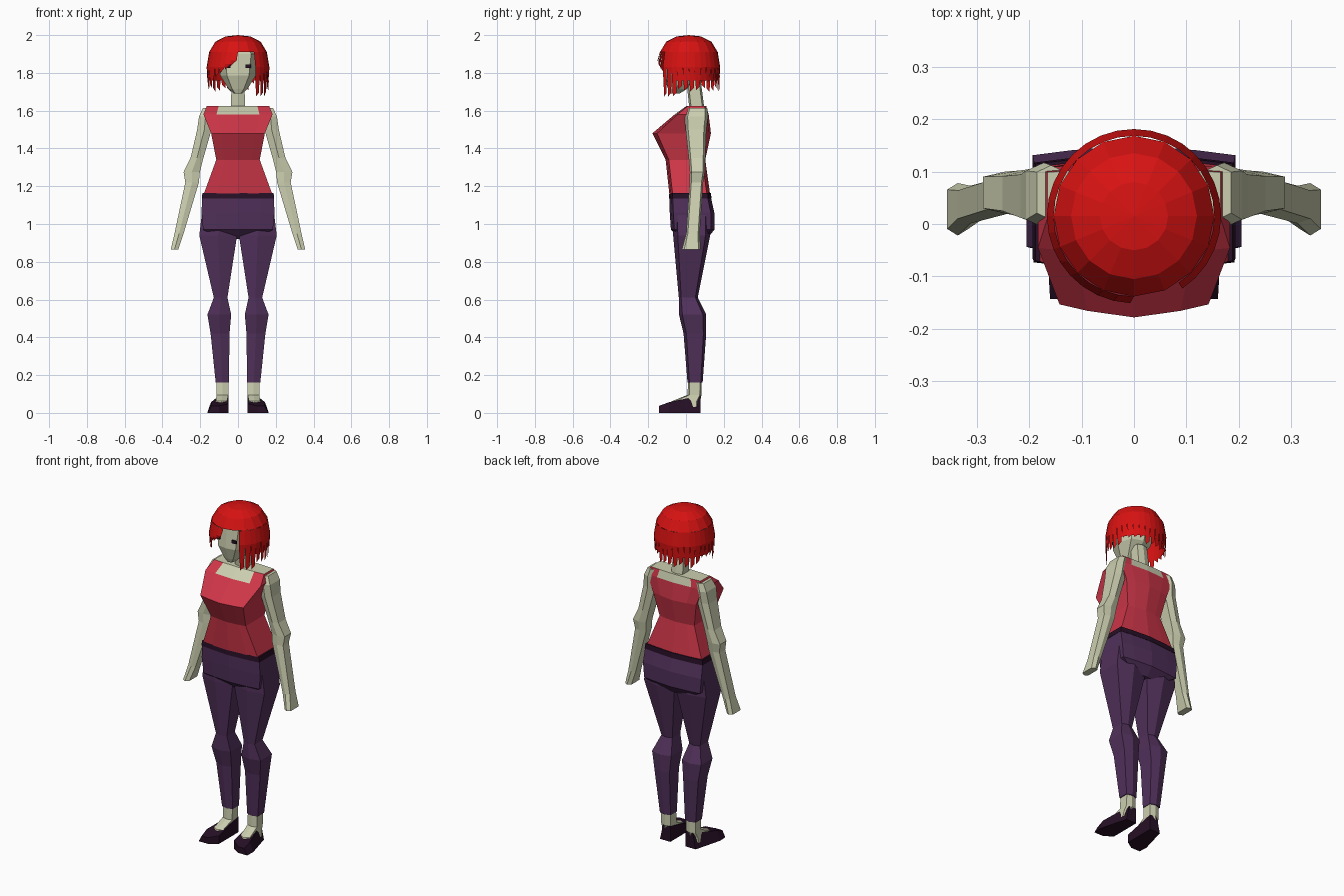
import bpy, bmesh, math, random
from mathutils import Vector

if "Cube" in bpy.data.objects:
    bpy.data.objects.remove(bpy.data.objects["Cube"])

random.seed(4)


def material(name, rgb):
    m = bpy.data.materials.new(name)
    m.diffuse_color = (*rgb, 1)
    m.use_nodes = True
    m.node_tree.nodes["Principled BSDF"].inputs["Base Color"].default_value = m.diffuse_color
    return m


SKIN = material("pale skin", (0.60, 0.62, 0.43))
HAIR = material("bright red hair", (0.68, 0.006, 0.006))
TOP = material("rose red cloth", (0.62, 0.037, 0.066))
PANTS = material("purple cloth", (0.082, 0.030, 0.103))
DARK = material("dark plum", (0.020, 0.005, 0.019))


def finish(name, bm, mats, mirror=False, solid=True):
    if solid:
        bmesh.ops.recalc_face_normals(bm, faces=bm.faces)
    me = bpy.data.meshes.new(name)
    bm.to_mesh(me)
    bm.free()
    for m in mats:
        me.materials.append(m)
    ob = bpy.data.objects.new(name, me)
    bpy.context.collection.objects.link(ob)
    if mirror:
        ob.modifiers.new("mirror", 'MIRROR')
    return ob


def loft(name, rings, profile, mats, mirror=False, rule=None):
    """Skin a unit profile through rings of (z, centre x, centre y, half x, half y)."""
    bm = bmesh.new()
    loops = [[bm.verts.new((cx + u * rx, cy + v * ry, z)) for u, v in profile]
             for z, cx, cy, rx, ry in rings]
    n = len(profile)
    for a, b in zip(loops, loops[1:]):
        for i in range(n):
            j = (i + 1) % n
            bm.faces.new((a[i], a[j], b[j], b[i]))
    bm.faces.new(loops[0][::-1])
    bm.faces.new(loops[-1])
    if rule:
        for f in bm.faces:
            f.material_index = rule(f.calc_center_median())
    return finish(name, bm, mats, mirror)


HEX = [(0, -1), (1, -.75), (1, .75), (0, 1), (-1, .75), (-1, -.75)]
BOX = [(0, -1), (.62, -.92), (1, -.84), (1, .84), (.62, .92), (0, 1),
       (-.62, .92), (-1, .84), (-1, -.84), (-.62, -.92)]
OCT = [(0, -1), (.62, -.9), (1, -.1), (.72, .75), (0, 1),
       (-.72, .75), (-1, -.1), (-.62, -.9)]

# Torso with a sleeveless top; skin shows inside the neckline
loft("torso", [(1.14, 0, .022, .188, .108), (1.34, 0, -.003, .115, .105),
               (1.48, 0, -.023, .142, .155), (1.58, 0, .03, .183, .09),
               (1.625, 0, .055, .165, .052)], BOX, [TOP, SKIN],
     rule=lambda c: 1 if c.z > 1.59 and abs(c.x) < .12 else 0)

# Belt and hips
loft("belt", [(1.135, 0, .022, .192, .113), (1.165, 0, .022, .188, .11)], BOX, [DARK])
loft("hips", [(.92, 0, .04, .09, .07), (.97, 0, .035, .185, .115),
              (1.06, 0, .032, .193, .118), (1.14, 0, .022, .19, .11)], BOX, [PANTS])

# Trouser legs
loft("trouser_leg", [(.16, .083, .048, .035, .04), (.42, .095, .047, .05, .06),
                     (.52, .099, .035, .063, .072), (.61, .092, .012, .036, .05),
                     (.94, .105, .03, .1, .098), (1.08, .098, .03, .09, .1)],
     HEX, [PANTS], mirror=True)

# Ankle and bare instep
loft("foot", [(.03, .09, -.01, .032, .085), (.062, .088, .0, .03, .075),
              (.095, .082, .045, .031, .037), (.17, .082, .047, .031, .036)],
     HEX, [SKIN], mirror=True)

# Shoe: flat sole outline raised to a heel-high, toe-low upper
bm = bmesh.new()
sole = [(.05, .077), (.05, -.11), (.1, -.143), (.16, -.143), (.163, -.09), (.118, .077)]
low = [bm.verts.new((x, y, 0)) for x, y in sole]
high = []
for x, y in sole:
    t = max(0, min(1, -y / .14))
    high.append(bm.verts.new((x - (.02 if x > .1 else 0), y, .092 - .055 * t)))
for i in range(6):
    j = (i + 1) % 6
    bm.faces.new((low[i], low[j], high[j], high[i]))
bm.faces.new(low[::-1])
bm.faces.new(high)
finish("shoe", bm, [DARK], mirror=True)

# Arm running from shoulder to the flat hand
loft("arm", [(.865, .336, .028, .02, .05), (.95, .312, .037, .024, .036),
             (1.22, .243, .055, .036, .036), (1.275, .245, .06, .043, .04),
             (1.35, .217, .058, .034, .044), (1.5, .178, .053, .038, .055),
             (1.57, .172, .055, .034, .062), (1.615, .158, .06, .027, .052)],
     HEX, [SKIN], mirror=True)

# Neck and head
loft("neck", [(1.59, 0, .06, .038, .04), (1.76, 0, .04, .034, .038)], HEX, [SKIN])
loft("head", [(1.69, 0, -.06, .022, .025), (1.715, 0, -.045, .05, .05),
              (1.785, 0, -.017, .094, .1), (1.9, 0, .008, .112, .115),
              (1.96, 0, .015, .07, .08)], OCT, [SKIN])

# Eye plates
bm = bmesh.new()
bmesh.ops.create_cube(bm, size=1)
for v in bm.verts:
    v.co = Vector((v.co.x * .03 + .055, v.co.y * .008 - .113, v.co.z * .018 + 1.835))
finish("eye", bm, [DARK], mirror=True)

# Hair cap: faceted dome
CY = .015


def around(deg, r, z):
    a = math.radians(deg)
    return (r * math.sin(a), CY - r * math.cos(a), z)


bm = bmesh.new()
N = 16
dome = [[bm.verts.new(around(360 * i / N, r, z)) for i in range(N)]
        for r, z in ((.153, 1.91), (.12, 1.965), (.065, 1.993))]
for a, b in zip(dome, dome[1:]):
    for i in range(N):
        j = (i + 1) % N
        bm.faces.new((a[i], a[j], b[j], b[i]))
tip = bm.verts.new((0, CY, 2.0))
for i in range(N):
    bm.faces.new((dome[-1][i], dome[-1][(i + 1) % N], tip))
finish("hair_cap", bm, [HAIR], solid=False)

# Hair strands hanging below the cap, leaving a slanted gap over the face
bm = bmesh.new()
STEP = 11.25
for k in range(32):
    a0 = -180 + k * STEP
    mid = a0 + STEP / 2
    if 5 < mid < 38:
        continue
    if -52 < mid <= 5:
        end = 1.845 + mid * .0017
    elif 38 <= mid < 62:
        end = 1.675
    else:
        end = random.uniform(1.695, 1.755)
    knee = max(1.83, end + .03)
    shift = -5 if -52 < mid <= 5 else 0
    pts = [bm.verts.new(around(a, r, z)) for a, r, z in (
        (a0, .153, 1.91), (a0 + STEP, .153, 1.91),
        (a0 + STEP + shift / 2, .166, knee), (a0 + shift / 2, .166, knee),
        (a0 + STEP * .85 + shift, .161, end + .02), (a0 + STEP * .2 + shift, .161, end))]
    bm.faces.new((pts[3], pts[2], pts[1], pts[0]))
    bm.faces.new((pts[5], pts[4], pts[2], pts[3]))
    if abs(mid) > 52:
        # under-layer fills the slits between tapered ends
        und = [bm.verts.new(around(a, .157, z)) for a, z in (
            (a0, 1.76), (a0 + STEP, 1.76), (a0 + STEP, 1.86), (a0, 1.86))]
        bm.faces.new(und)
finish("hair_strands", bm, [HAIR], solid=False)
